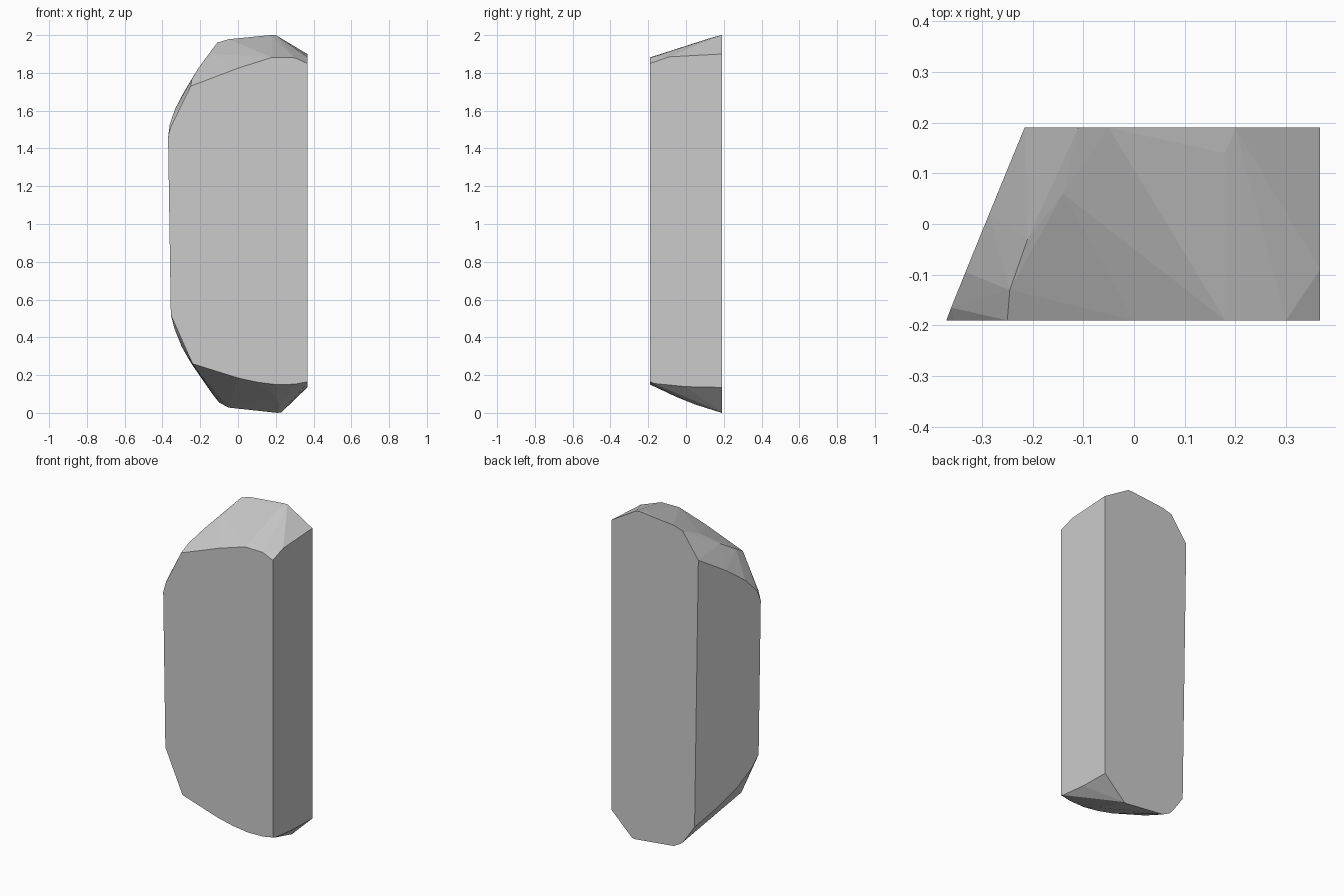
import bpy, bmesh, math

F, B, R = -0.19, 0.19, 0.367   # front, back and right cut planes


def left_point(y, z):
    # point on the slanted, slightly leaning left cut plane
    return (-0.37 + (1.45 - z) * 0.0155 + (y - F) * 0.42, y, z)


# outline of the large front face
front = [(R, 1.85), (0.30, 1.88), (0.18, 1.882), (0, 1.825), (-0.25, 1.73),
         (-0.355, 1.515), (-0.24, 0.26), (0, 0.185), (0.1, 0.163),
         (0.2, 0.15), (0.30, 0.152), (R, 0.165)]
# outline of the smaller-angled but taller back face
back = [(R, 1.90), (0.20, 2.0), (0.17, 2.0), (-0.05, 1.978), (-0.11, 1.96),
        (-0.13, 0.092), (-0.10, 0.055), (-0.05, 0.028), (0.21, 0.0),
        (0.23, 0.003), (R, 0.135)]
# left face edge, upper and lower curve
left = [(F, 1.46), (-0.165, 1.53), (-0.095, 1.61), (0.02, 1.70), (B, 1.81),
        (F, 0.52), (-0.15, 0.45), (-0.06, 0.35), (0.06, 0.26), (B, 0.18)]
# right face extra points
right = [(-0.09, 1.885), (-0.17, 0.156), (0.0, 0.139)]
# gentle bulges on the chipped top and bottom
bulge = [(0.18, 0.14, 1.988), (0.12, 0.03, 1.946), (-0.14, 0.06, 1.90),
         (-0.21, -0.03, 1.825), (-0.245, -0.13, 1.765),
         (0.22, 0.05, 0.044), (0.2, -0.05, 0.084), (-0.09, 0.08, 0.098),
         (-0.17, -0.03, 0.20)]

points = ([(x, F, z) for x, z in front] + [(x, B, z) for x, z in back]
          + [left_point(y, z) for y, z in left]
          + [(R, y, z) for y, z in right] + bulge)

# chipped stone slab as one convex solid
bm = bmesh.new()
for p in points:
    bm.verts.new(p)
hull = bmesh.ops.convex_hull(bm, input=bm.verts[:])
loose = [v for v in bm.verts if not v.link_faces]
bmesh.ops.delete(bm, geom=loose, context='VERTS')
bmesh.ops.dissolve_limit(bm, angle_limit=math.radians(0.5),
                         verts=bm.verts[:], edges=bm.edges[:])
bmesh.ops.recalc_face_normals(bm, faces=bm.faces[:])
mesh = bpy.data.meshes.new("stone_slab")
bm.to_mesh(mesh)
bm.free()
slab = bpy.data.objects.new("stone_slab", mesh)
bpy.context.collection.objects.link(slab)
